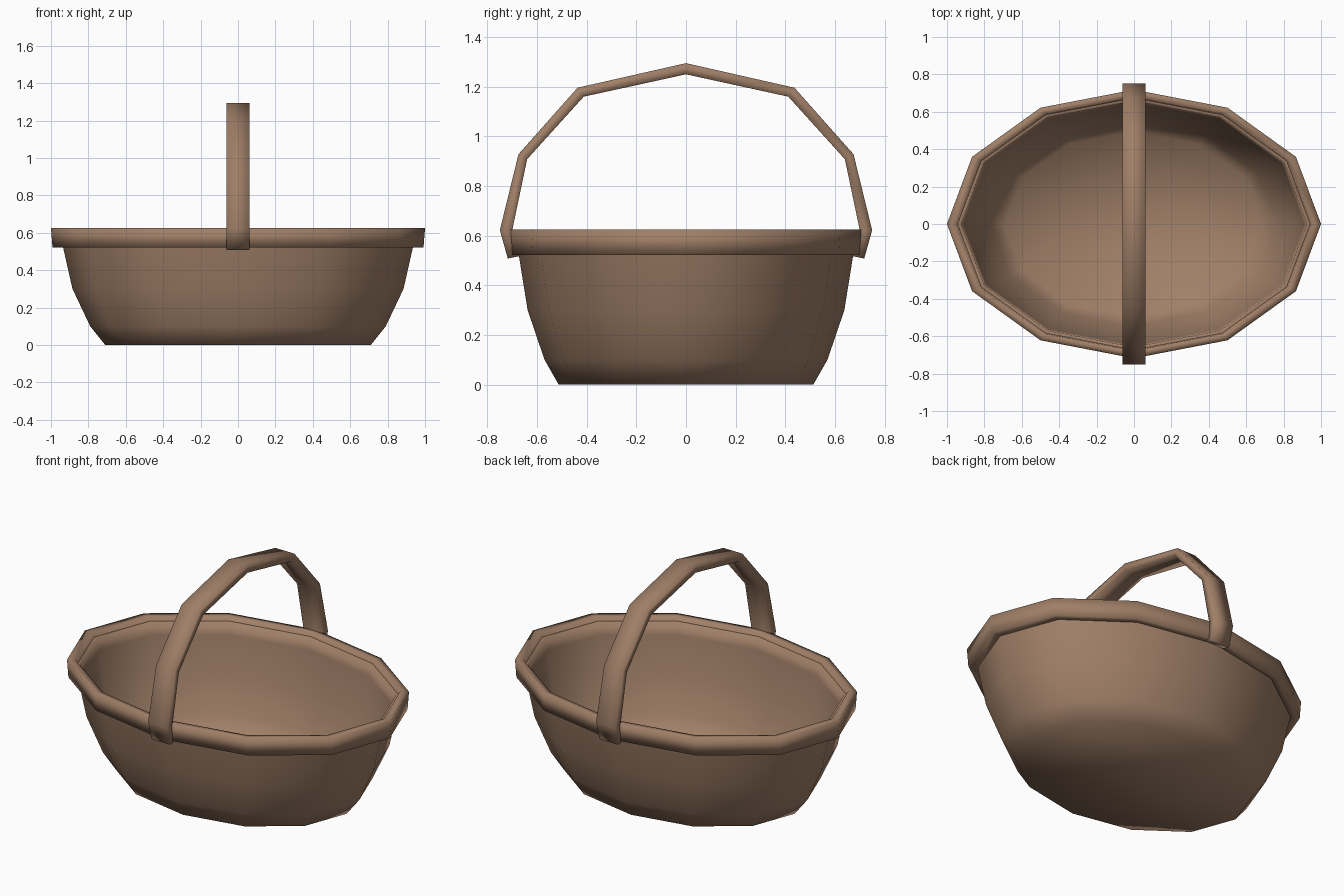
import bpy, bmesh, math

if "Cube" in bpy.data.objects:
    bpy.data.objects.remove(bpy.data.objects["Cube"])

SIDES = 12
mat = bpy.data.materials.new("wicker brown")
mat.diffuse_color = (0.35, 0.212, 0.136, 1)
mat.use_nodes = True
mat.node_tree.nodes["Principled BSDF"].inputs["Base Color"].default_value = mat.diffuse_color


def finish(name, bm):
    bmesh.ops.recalc_face_normals(bm, faces=bm.faces)
    for f in bm.faces:
        f.smooth = True
    me = bpy.data.meshes.new(name)
    bm.to_mesh(me)
    bm.free()
    me.materials.append(mat)
    ob = bpy.data.objects.new(name, me)
    bpy.context.collection.objects.link(ob)
    return ob


def bridge(bm, a, b):
    n = len(a)
    for i in range(n):
        j = (i + 1) % n
        bm.faces.new((a[i], a[j], b[j], b[i]))


def oval(bm, rx, ry, z):
    return [bm.verts.new((rx * math.cos(2 * math.pi * i / SIDES),
                          ry * math.sin(2 * math.pi * i / SIDES), z))
            for i in range(SIDES)]


# Bowl: outer wall up, inner wall back down (rx, ry, z)
profile = [(0.71, 0.513, 0), (0.79, 0.57, 0.10), (0.885, 0.638, 0.30),
           (0.937, 0.675, 0.53), (0.955, 0.688, 0.60),
           (0.925, 0.658, 0.60), (0.912, 0.65, 0.53), (0.86, 0.613, 0.30),
           (0.765, 0.545, 0.11), (0.69, 0.493, 0.02)]
bm = bmesh.new()
rings = [oval(bm, *p) for p in profile]
for a, b in zip(rings, rings[1:]):
    bridge(bm, a, b)
bm.faces.new(rings[0])
bm.faces.new(rings[-1])
finish("basket_bowl", bm)

# Rim: closed band around the top of the bowl
band = [(0.92, 0.66, 0.522), (0.992, 0.711, 0.522),
        (1.0, 0.718, 0.625), (0.95, 0.678, 0.625)]
bm = bmesh.new()
rings = [oval(bm, *p) for p in band]
for i in range(4):
    bridge(bm, rings[i], rings[(i + 1) % 4])
finish("basket_rim", bm)

# Handle: flat strap arching from front to back (outer y, z, inner y, z)
half = [(0.718, 0.508, 0.672, 0.517), (0.75, 0.622, 0.70, 0.622),
        (0.675, 0.928, 0.64, 0.908), (0.437, 1.196, 0.412, 1.16)]
path = half + [(0, 1.295, 0, 1.25)]
path += [(-a, b, -c, d) for a, b, c, d in reversed(half)]
W = 0.0625
bm = bmesh.new()
loops = [[bm.verts.new(v) for v in
          ((-W, a, b), (W, a, b), (W, c, d), (-W, c, d))]
         for a, b, c, d in path]
for a, b in zip(loops, loops[1:]):
    bridge(bm, a, b)
bm.faces.new(loops[0])
bm.faces.new(loops[-1])
finish("basket_handle", bm)
